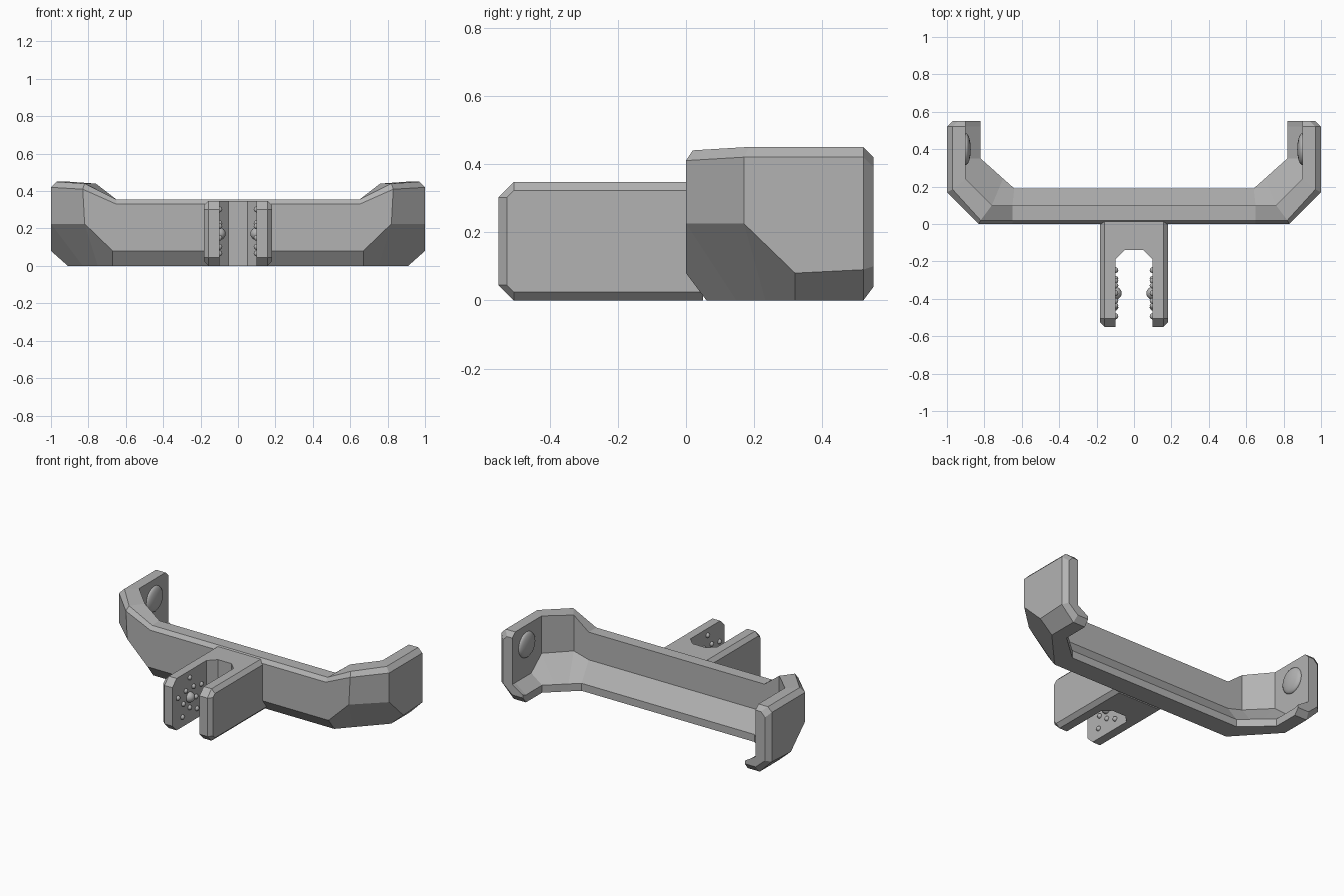
import bpy, bmesh
from math import sin, cos, pi, radians
from mathutils import Matrix, Vector

cube = bpy.data.objects.get("Cube")
if cube:
    bpy.data.objects.remove(cube, do_unlink=True)

grey = bpy.data.materials.new("plain grey")
grey.use_nodes = True
grey.diffuse_color = (0.45, 0.45, 0.45, 1)
grey.node_tree.nodes["Principled BSDF"].inputs["Base Color"].default_value = grey.diffuse_color


def finish(name, bm, smooth=False):
    bmesh.ops.recalc_face_normals(bm, faces=bm.faces)
    mesh = bpy.data.meshes.new(name)
    bm.to_mesh(mesh)
    bm.free()
    mesh.materials.append(grey)
    for p in mesh.polygons:
        p.use_smooth = smooth
    obj = bpy.data.objects.new(name, mesh)
    bpy.context.collection.objects.link(obj)
    return obj


def loft(name, rings):
    """Join equal closed rings of points and cap both ends."""
    bm = bmesh.new()
    loops = [[bm.verts.new(p) for p in ring] for ring in rings]
    n = len(loops[0])
    for a, b in zip(loops, loops[1:]):
        for i in range(n):
            j = (i + 1) % n
            bm.faces.new((a[i], a[j], b[j], b[i]))
    bm.faces.new(loops[0][::-1])
    bm.faces.new(loops[-1])
    return finish(name, bm)


def arm_section(y, x_out, z_low, z_top, z_base, z_toe):
    """Angle section of the end arm: thick wall with a sloped toe."""
    return [(.91 if z_base == 0 else .9, min(y, .52) if z_base == 0 else y, z_base),
            (x_out, y, z_low), (x_out, y, z_top - .03), (x_out - .03, y, z_top),
            (.9, y, z_top), (.9, max(y, .35), .11),
            (.82, max(y, .35), z_toe), (.82, max(y, .35), z_base)]


# Cradle: angle section swept round two chamfered corners
straight = [(.67, .06, 0), (.67, 0, .08), (.65, 0, .33), (.65, .02, .355),
            (.65, .10, .355), (.65, .10, .17), (.64, .19, .05), (.64, .19, 0)]
corner_in = [(.75, .147, 0), (.82, 0, .225), (.83, 0, .41), (.82, .02, .44),
             (.76, .10, .44), (.76, .10, .20), (.70, .243, .05), (.70, .243, 0)]
corner_out = [(.83, .233, 0), (1, .17, .225), (1, .17, .42), (.97, .185, .45),
              (.90, .24, .45), (.90, .24, .20), (.76, .297, .05), (.76, .297, 0)]
half = [straight, corner_in, corner_out,
        arm_section(.32, 1, .08, .45, 0, .05),
        arm_section(.52, 1, .09, .45, 0, .05),
        arm_section(.55, .97, .1, .42, .04, .06)]
mirrored = [[(-x, y, z) for x, y, z in ring] for ring in half[::-1]]
loft("cradle", mirrored + half)


# Fork prongs: plates with cut corners and a chamfered outer face
def plate_outline(x, inset, cut):
    y0, y1, z0, z1 = -.55 + inset, .05, inset, .347 - inset
    return [(x, y1, z0), (x, y0 + cut, z0), (x, y0, z0 + cut),
            (x, y0, z1 - cut), (x, y0 + cut, z1), (x, y1, z1)]


# Bridge between the prongs, with chamfered slot corners
slot = [(-.10, .05), (-.10, -.19), (-.05, -.14), (.05, -.14), (.10, -.19), (.10, .05)]
loft("fork_bridge", [[(x, y, z) for x, y in slot] for z in (0, .347)])


def dome(name, spots, height):
    """Rounded studs whose axis is x: spots are (x, y, z, radius)."""
    bm = bmesh.new()
    for x, y, z, r in spots:
        m = Matrix.Translation((x, y, z)) @ Matrix.Diagonal((height, 1, 1, 1)) \
            @ Matrix.Rotation(radians(90), 4, 'Y')
        bmesh.ops.create_uvsphere(bm, u_segments=20, v_segments=12, radius=r, matrix=m)
    finish(name, bm, True)


for side, word in ((1, "left"), (-1, "right")):
    loft(word + "_prong", [plate_outline(side * .10, 0, .045),
                           plate_outline(side * .158, 0, .045),
                           plate_outline(side * .183, .025, .02)])
    # Studs inside the prongs: one large, ringed by small ones
    x, y, z = side * .10, -.37, .172
    dome(word + "_main_stud", [(x, y, z, .034)], 1)
    ring = [(x, y + r * cos(a), z + r * sin(a), .016)
            for r, turn in ((.07, .5), (.13, 0)) for k in range(5)
            for a in [pi / 2 + (k + turn) * 2 * pi / 5]]
    dome(word + "_small_studs", ring, 1)
    # Low round pad inside the end arm
    dome(word + "_arm_pad", [(side * .90, .40, .32, .085)], .32)
